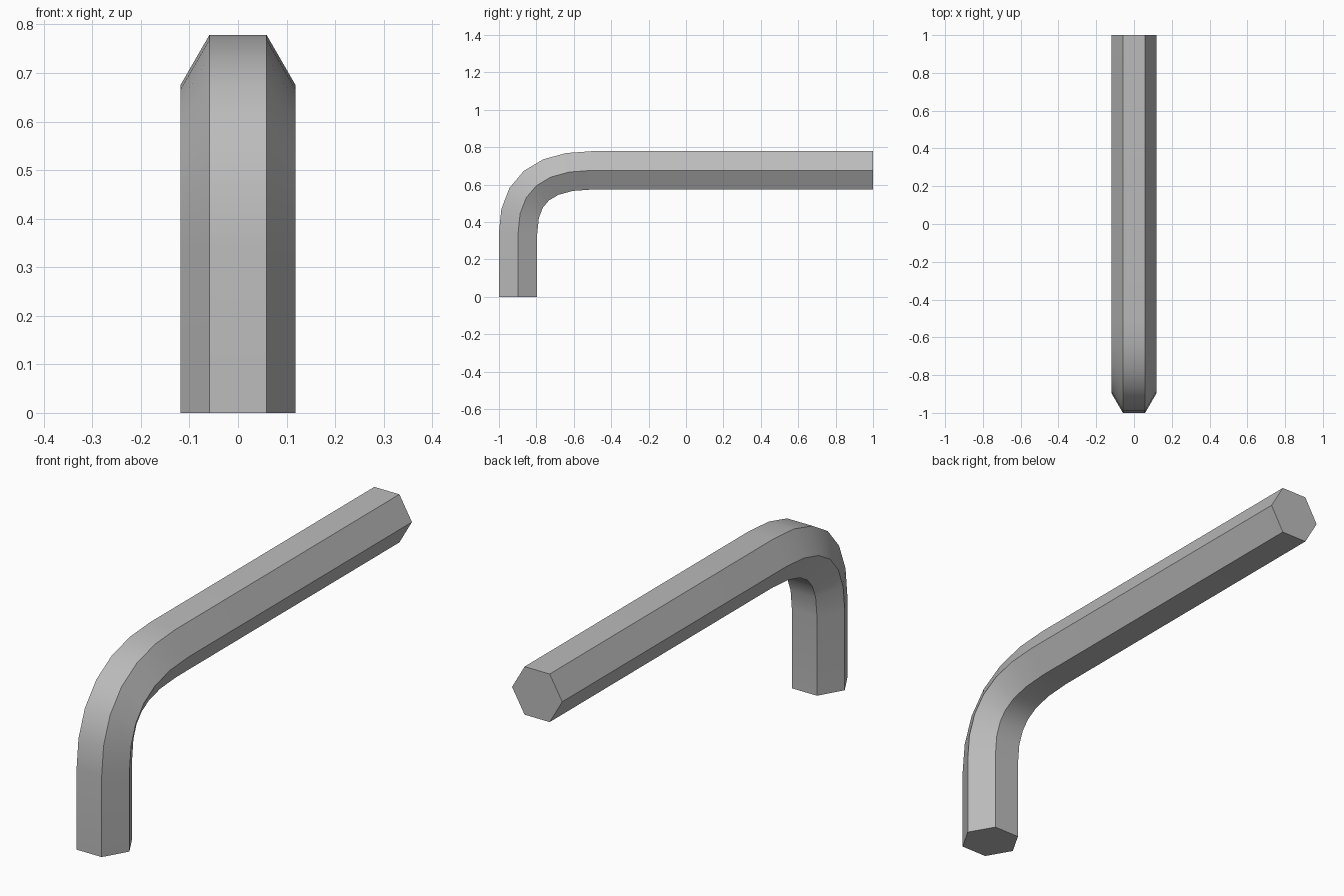
import bpy, bmesh, math
from mathutils import Vector
from mathutils.geometry import interpolate_bezier

cube = bpy.data.objects.get("Cube")
if cube:
    bpy.data.objects.remove(cube, do_unlink=True)

RADIUS = 0.118                      # hexagon corner radius
FLAT = RADIUS * math.cos(math.pi / 6)
SHORT_Y, LONG_Z = FLAT - 1, 0.676   # centre lines of the two arms
PULL = 0.68                         # tightness of the bend

# Centre line: short arm, bend, long arm
start = Vector((0, SHORT_Y, 0.34))
end = Vector((0, -0.5, LONG_Z))
corner = Vector((0, SHORT_Y, LONG_Z))
bend = interpolate_bezier(start, start.lerp(corner, PULL),
                          end.lerp(corner, PULL), end, 7)
path = [Vector((0, SHORT_Y, 0))] + list(bend) + [Vector((0, 1, LONG_Z))]

# Hexagonal bar swept along the centre line
bm = bmesh.new()
rings = []
for i, p in enumerate(path):
    before = (p - path[i - 1]).normalized() if i else Vector((0, 0, 1))
    after = (path[i + 1] - p).normalized() if i + 1 < len(path) else before
    tangent = (before + after).normalized()
    out = Vector((1, 0, 0)).cross(tangent) / tangent.dot(after)
    rings.append([bm.verts.new(p + Vector((RADIUS * math.cos(a), 0, 0))
                               + out * RADIUS * math.sin(a))
                  for a in (k * math.pi / 3 for k in range(6))])
for a, b in zip(rings, rings[1:]):
    for k in range(6):
        n = (k + 1) % 6
        bm.faces.new((a[k], a[n], b[n], b[k]))
bm.faces.new(rings[0])
bm.faces.new(rings[-1])
bmesh.ops.recalc_face_normals(bm, faces=bm.faces)

mesh = bpy.data.meshes.new("hex_key")
bm.to_mesh(mesh)
bm.free()
key = bpy.data.objects.new("hex_key", mesh)
bpy.context.collection.objects.link(key)

# Steel
steel = bpy.data.materials.new("steel_grey")
steel.use_nodes = True
colour = (0.5, 0.5, 0.5, 1)
steel.diffuse_color = colour
steel.node_tree.nodes["Principled BSDF"].inputs["Base Color"].default_value = colour
mesh.materials.append(steel)

# Smooth bend with crisp long edges
bpy.ops.object.select_all(action="DESELECT")
key.select_set(True)
bpy.context.view_layer.objects.active = key
bpy.ops.object.shade_smooth_by_angle(angle=math.radians(30))
